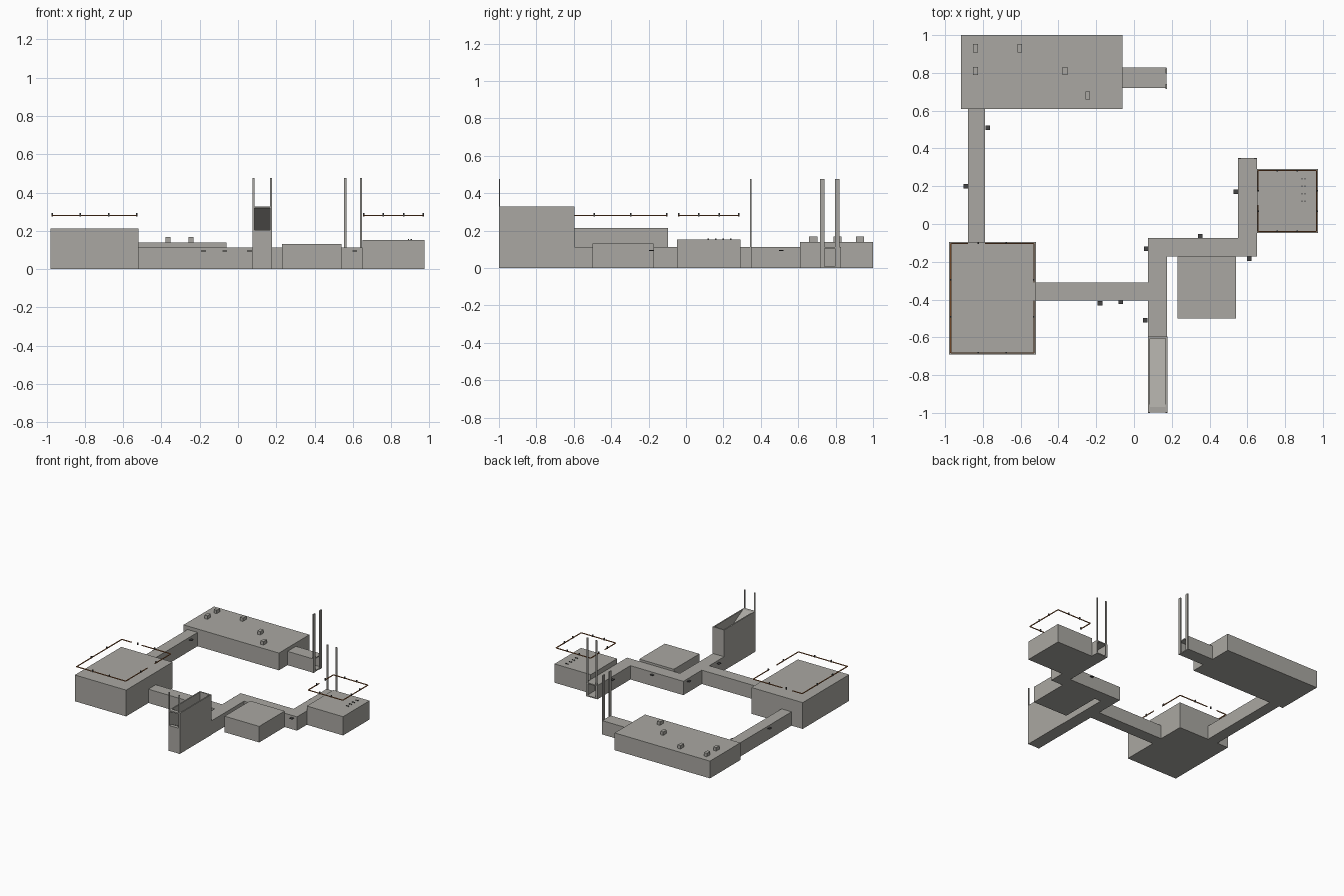
import bpy, bmesh
from mathutils import Vector

cube = bpy.data.objects.get("Cube")
if cube:
    bpy.data.objects.remove(cube)


def material(name, rgb):
    m = bpy.data.materials.new(name)
    m.use_nodes = True
    m.diffuse_color = (*rgb, 1)
    m.node_tree.nodes["Principled BSDF"].inputs["Base Color"].default_value = (*rgb, 1)
    return m


GREY = material("warm_grey", (0.40, 0.39, 0.36))
ORANGE = material("burnt_orange", (0.42, 0.16, 0.05))
DARK = material("charcoal", (0.06, 0.06, 0.06))


def finish(name, bm, mat):
    bmesh.ops.recalc_face_normals(bm, faces=bm.faces)
    mesh = bpy.data.meshes.new(name)
    bm.to_mesh(mesh)
    bm.free()
    mesh.materials.append(mat)
    ob = bpy.data.objects.new(name, mesh)
    bpy.context.collection.objects.link(ob)
    return ob


def add_box(bm, x, y, z):
    verts = bmesh.ops.create_cube(bm, size=1)["verts"]
    for v in verts:
        v.co = Vector([(r[0] + r[1]) / 2 + c * (r[1] - r[0]) for r, c in zip((x, y, z), v.co)])


def box(name, x, y, z, mat=GREY, open_dir=None):
    """Box from ranges; open_dir recesses a doorway into the end facing that way."""
    bm = bmesh.new()
    add_box(bm, x, y, z)
    if open_dir:
        d = Vector(open_dir)
        bm.normal_update()
        end = max(bm.faces, key=lambda f: f.normal.dot(d))
        bmesh.ops.inset_region(bm, faces=[end], thickness=0.012)
        inner = bmesh.ops.extrude_discrete_faces(bm, faces=[end])["faces"][0]
        bmesh.ops.translate(bm, verts=inner.verts, vec=d * -0.1)
    return finish(name, bm, mat)


def prism(name, profile, x0, x1):
    """Side profile in y and z, extruded along x."""
    bm = bmesh.new()
    face = bm.faces.new([bm.verts.new((x0, y, z)) for y, z in profile])
    ext = bmesh.ops.extrude_face_region(bm, geom=[face])["geom"]
    bmesh.ops.translate(bm, verts=[g for g in ext if isinstance(g, bmesh.types.BMVert)],
                        vec=(x1 - x0, 0, 0))
    return finish(name, bm, GREY)


# Rooms
box("north_hall", (-0.915, -0.06), (0.61, 1.0), (0, 0.14))
box("west_room", (-0.98, -0.52), (-0.69, -0.095), (0, 0.213))
box("middle_room", (0.23, 0.54), (-0.5, -0.173), (0, 0.13))
box("east_room", (0.65, 0.975), (-0.047, 0.292), (0, 0.152))

# Corridors
H = (0, 0.112)
box("hall_corridor", (-0.06, 0.172), (0.72, 0.828), H, open_dir=(1, 0, 0))
box("west_corridor", (-0.88, -0.79), (-0.095, 0.61), H)
box("centre_corridor", (-0.52, 0.075), (-0.405, -0.31), H)
box("south_corridor", (0.075, 0.175), (-0.6, -0.173), H)
box("cross_corridor", (0.075, 0.65), (-0.173, -0.073), H)
box("east_corridor", (0.55, 0.65), (-0.073, 0.35), H, open_dir=(0, 1, 0))

# Stair shaft: side walls, end wall, sloping floor and sloping ceiling
for side, x in (("right", 0.075), ("left", 0.167)):
    box(side + "_shaft_wall", (x, x + 0.01), (-1, -0.595), (0, 0.328))
box("shaft_end_wall", (0.085, 0.167), (-0.605, -0.595), (0, 0.328))
prism("shaft_ramp", [(-0.998, 0), (-0.605, 0), (-0.605, 0.01), (-0.97, 0.205), (-0.998, 0.205)],
      0.085, 0.167)
prism("shaft_ceiling", [(-0.998, 0.328), (-0.97, 0.328), (-0.605, 0.13), (-0.605, 0.12),
                        (-0.97, 0.318), (-0.998, 0.318)], 0.085, 0.167)

# Tall door posts at the three open ends
for i, x in enumerate((0.075, 0.167)):
    box(f"south_post_{i}", (x, x + 0.011), (-1.0, -0.995), (0, 0.475))
for i, x in enumerate((0.553, 0.636)):
    box(f"east_post_{i}", (x, x + 0.013), (0.343, 0.349), (0, 0.475))
for i, y in enumerate((0.716, 0.797)):
    box(f"hall_post_{i}", (0.168, 0.176), (y, y + 0.025), (0, 0.475))

# Roof blocks on the hall
for i, (x, y) in enumerate([(-0.84, 0.93), (-0.84, 0.81), (-0.605, 0.93), (-0.365, 0.81), (-0.245, 0.68)]):
    box(f"roof_block_{i}", (x - 0.013, x + 0.013), (y - 0.022, y + 0.022), (0.14, 0.168))


# Floating rails over two rooms, broken where corridors meet them
def rail(name, x, y, gaps):
    bm = bmesh.new()
    t = 0.003
    z = (0.277, 0.283)
    for side, (lo, hi), fixed in (("s", x, y[0]), ("n", x, y[1]), ("w", y, x[0]), ("e", y, x[1])):
        a, b = gaps.get(side, (hi, hi))
        for p, q in ((lo, a), (b, hi)):
            if q - p > 0.005:
                across = (fixed - t, fixed + t)
                add_box(bm, *(((p, q), across) if side in "sn" else (across, (p, q))), z)
    finish(name, bm, ORANGE)
    # Small dark lamps along the rail
    bm = bmesh.new()
    for f in (0.33, 0.67):
        px, py = x[0] + f * (x[1] - x[0]), y[0] + f * (y[1] - y[0])
        for cx, cy in ((px, y[0]), (px, y[1]), (x[0], py), (x[1], py)):
            add_box(bm, (cx - 0.004, cx + 0.004), (cy - 0.004, cy + 0.004), (0.275, 0.293))
    finish(name + "_lamps", bm, DARK)


rail("west_rail", (-0.97, -0.53), (-0.682, -0.103), {"n": (-0.88, -0.79), "e": (-0.405, -0.31)})
rail("east_rail", (0.657, 0.967), (-0.039, 0.283), {"w": (0.1, 0.18)})

# Tiny vents on the east roof
bm = bmesh.new()
for x in (0.89, 0.905):
    for y in (0.12, 0.16, 0.2, 0.24):
        add_box(bm, (x - 0.003, x + 0.003), (y - 0.004, y + 0.004), (0.15, 0.157))
finish("roof_vents", bm, DARK)

# Small wall brackets along the corridors
bm = bmesh.new()
for x, y in [(-0.775, 0.51), (-0.89, 0.2), (-0.18, -0.42), (-0.07, -0.412),
             (0.06, -0.51), (0.065, -0.13), (0.35, -0.065), (0.54, 0.17), (0.61, -0.185)]:
    add_box(bm, (x - 0.012, x + 0.012), (y - 0.012, y + 0.012), (0.092, 0.096))
finish("wall_brackets", bm, DARK)
